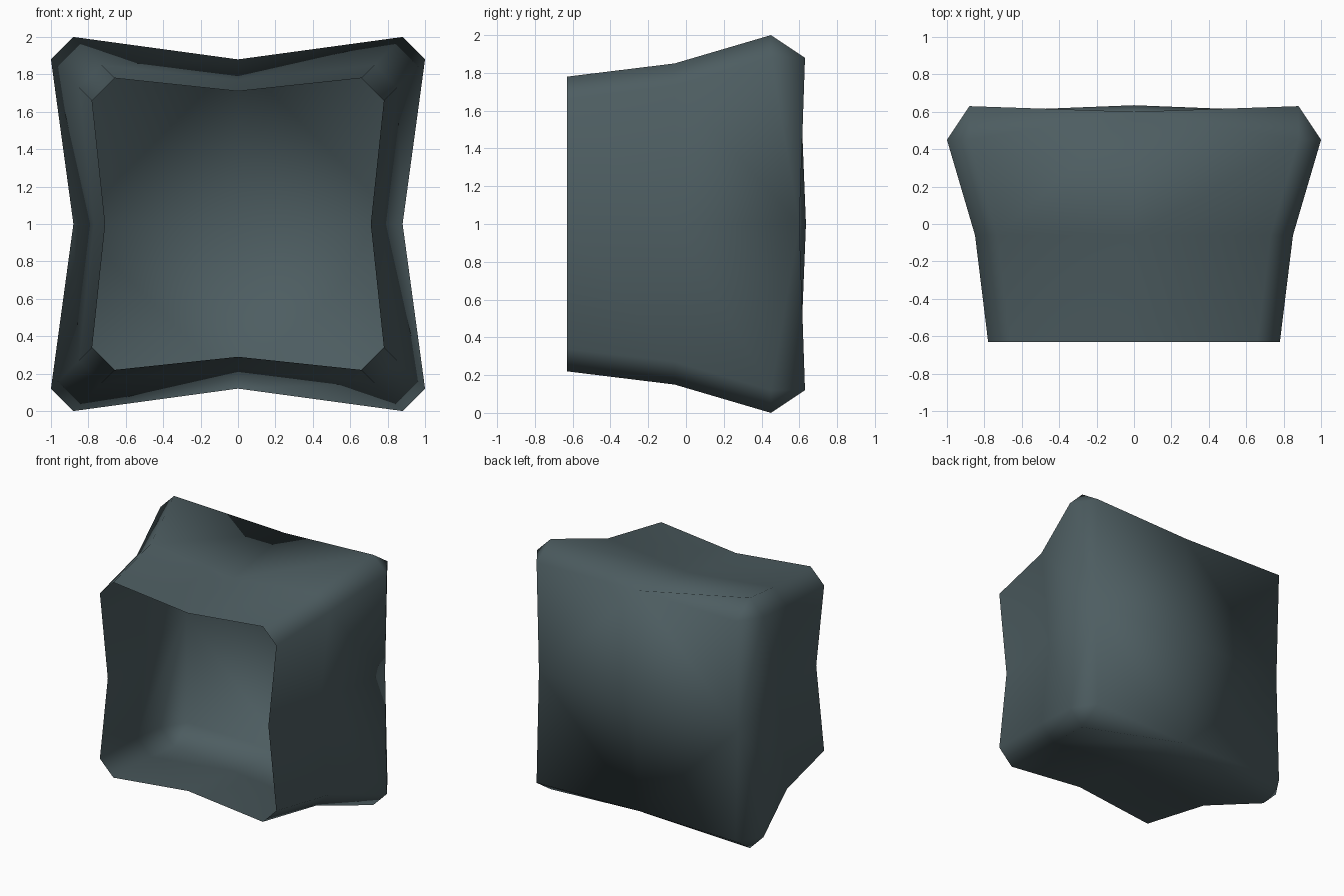
import bpy, bmesh
from mathutils import Matrix, Vector

if "Cube" in bpy.data.objects:
    bpy.data.objects.remove(bpy.data.objects["Cube"])

# Rings of the open box: (near corner, far corner, mid radius, corner y, mid y)
RINGS = [
    (0.66, 0.78, 0.71, -0.63, -0.63),   # open front rim
    (0.73, 0.85, 0.77, -0.06, -0.06),   # waist
    (0.88, 1.00, 0.88, 0.45, 0.60),     # flared back rim
]
BACK_CORNER = (0.88, 0.63)              # radius, y
BACK_CENTRE_Y = 0.635

bm = bmesh.new()


def turned(x, y, z, quarter):
    """Vertex turned by quarter turns about the depth axis."""
    p = Matrix.Rotation(quarter * 1.5707963268, 3, 'Y') @ Vector((x, y, z))
    return bm.verts.new(p + Vector((0, 0, 1)))


# Side walls: each quarter gives a mid point and the two chamfered corner points
rings = []
for near, far, mid, y_corner, y_mid in RINGS:
    ring = []
    for q in range(4):
        ring += [turned(0, y_mid, mid, q),
                 turned(near, y_corner, far, q),
                 turned(far, y_corner, near, q)]
    rings.append(ring)
for a, b in zip(rings, rings[1:]):
    for i in range(12):
        j = (i + 1) % 12
        bm.faces.new((a[i], a[j], b[j], b[i]))

# Back panel: bulged centre, chamfered corners, pinched edge middles
rim = rings[-1]
r, y = BACK_CORNER
corners = [turned(r, y, r, q) for q in range(4)]
centre = bm.verts.new((0, BACK_CENTRE_Y, 1))
for q in range(4):
    m, a, b, n = (rim[(3 * q + k) % 12] for k in range(4))
    c = corners[q]
    bm.faces.new((m, a, c))
    bm.faces.new((a, b, c))
    bm.faces.new((b, n, c))
    bm.faces.new((m, c, n, centre))

bmesh.ops.recalc_face_normals(bm, faces=bm.faces)
# The back panel must face outward
bm.normal_update()
if centre.normal.y < 0:
    bmesh.ops.reverse_faces(bm, faces=bm.faces)
for f in bm.faces:
    f.smooth = True

mesh = bpy.data.meshes.new("open_box")
bm.to_mesh(mesh)
bm.free()

slate = bpy.data.materials.new("dark_slate")
slate.diffuse_color = (0.075, 0.11, 0.12, 1)
slate.use_nodes = True
slate.node_tree.nodes["Principled BSDF"].inputs["Base Color"].default_value = slate.diffuse_color
mesh.materials.append(slate)
box = bpy.data.objects.new("open_box", mesh)
bpy.context.collection.objects.link(box)
